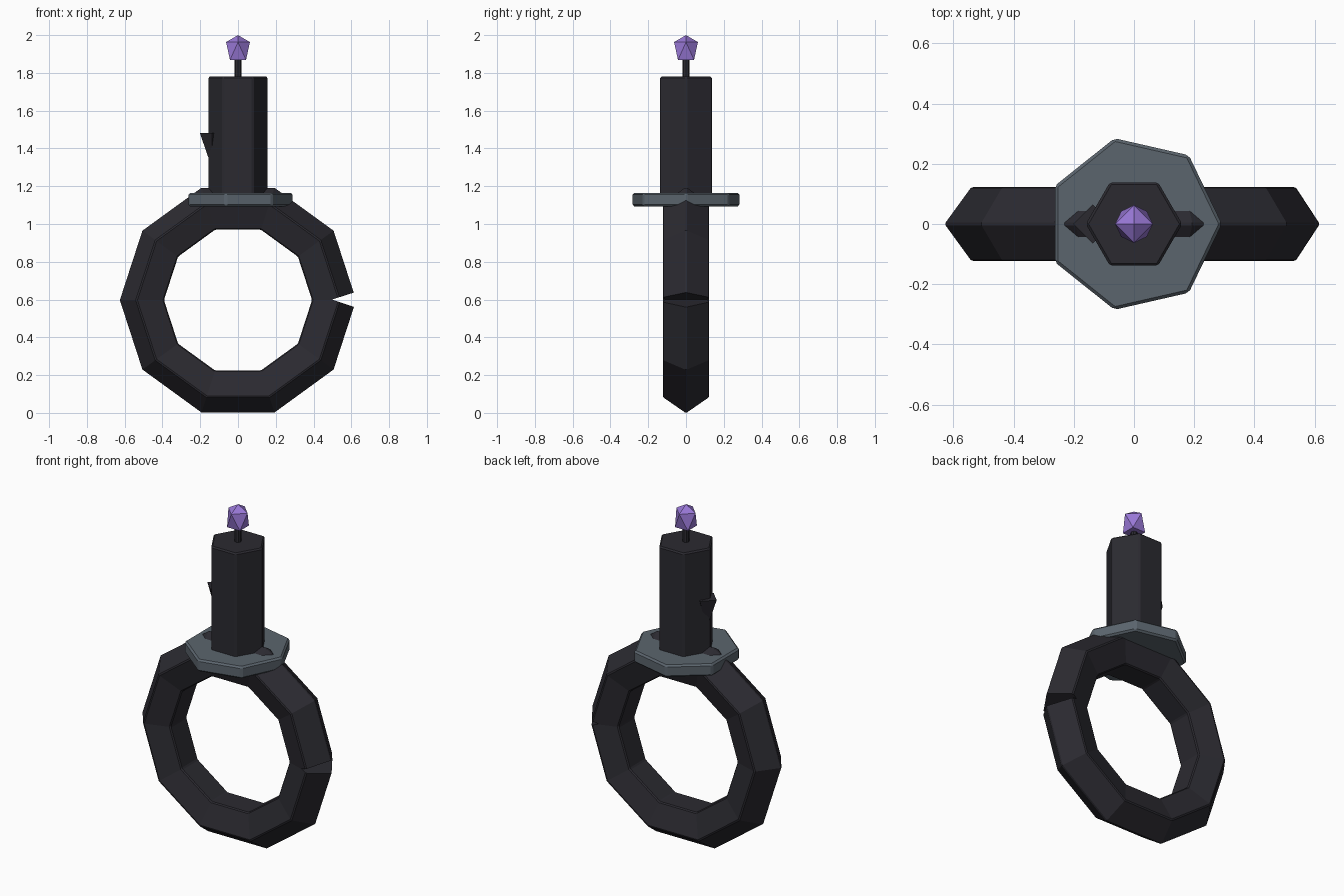
import bpy, bmesh
from math import sin, cos, pi

if "Cube" in bpy.data.objects:
    bpy.data.objects.remove(bpy.data.objects["Cube"])


def material(name, rgb):
    m = bpy.data.materials.new(name)
    m.diffuse_color = (*rgb, 1)
    m.use_nodes = True
    m.node_tree.nodes["Principled BSDF"].inputs["Base Color"].default_value = m.diffuse_color
    return m


IRON = material("dark iron", (0.024, 0.023, 0.030))
STEEL = material("blue grey steel", (0.105, 0.13, 0.155))
GEM = material("violet crystal", (0.32, 0.19, 0.68))


def polygon(n, r, z, turn=0.0, cx=0.0):
    return [(cx + r * cos(turn + 2 * pi * i / n), r * sin(turn + 2 * pi * i / n), z)
            for i in range(n)]


def loft(name, rings, mat, closed=False, bevel=0.0):
    """Skin a list of equal-length point rings; cap the ends or close the loop."""
    bm = bmesh.new()
    vs = [[bm.verts.new(p) for p in ring] for ring in rings]
    n = len(vs[0])
    pairs = list(zip(vs, vs[1:]))
    if closed:
        pairs.append((vs[-1], vs[0]))
    else:
        bm.faces.new(vs[0])
        bm.faces.new(vs[-1])
    for a, b in pairs:
        for i in range(n):
            j = (i + 1) % n
            bm.faces.new((a[i], a[j], b[j], b[i]))
    bmesh.ops.recalc_face_normals(bm, faces=bm.faces)
    return finish(name, bm, mat, bevel)


def finish(name, bm, mat, bevel=0.0):
    me = bpy.data.meshes.new(name)
    bm.to_mesh(me)
    bm.free()
    me.materials.append(mat)
    ob = bpy.data.objects.new(name, me)
    bpy.context.collection.objects.link(ob)
    if bevel:
        mod = ob.modifiers.new("soft edges", 'BEVEL')
        mod.width = bevel
        mod.segments = 1
        mod.limit_method = 'ANGLE'
    return ob


# Ten-sided ring with a five-sided section, point outward
MAJOR, MINOR, CENTRE = 0.498, 0.131, 0.597
rings = []
for k in range(10):
    a = 2 * pi * k / 10
    section = []
    for i in range(5):
        b = 2 * pi * i / 5
        r = MAJOR + MINOR * cos(b)
        section.append((r * cos(a), MINOR * sin(b), CENTRE + r * sin(a)))
    rings.append(section)
ring = loft("handle_ring", rings, IRON, closed=True, bevel=0.006)

# Wedge-shaped notch in the right side of the ring
wedge = [(0.497, 0.6), (0.75, 0.515), (0.75, 0.68)]
cutter = loft("notch_cutter", [[(x, y, z) for x, z in wedge] for y in (-0.3, 0.3)], IRON)
cutter.hide_render = True
cutter.hide_viewport = True
cut = ring.modifiers.new("notch", 'BOOLEAN')
cut.operation = 'DIFFERENCE'
cut.solver = 'EXACT'
cut.object = cutter

# Seven-sided collar plate
loft("collar_plate", [polygon(7, 0.292, z) for z in (1.093, 1.165)], STEEL, bevel=0.01)

# Six-sided shaft
loft("shaft", [polygon(6, 0.16, z) for z in (1.11, 1.78)], IRON, bevel=0.008)

# Downward-pointing tooth on the left of the shaft
loft("side_tooth", [polygon(4, r, z, 0, -0.137) for r, z in ((0.002, 1.30), (0.065, 1.482))], IRON)

# Thin stem holding the crystal
loft("crystal_stem", [polygon(8, 0.018, z) for z in (1.76, 1.90)], IRON)

# Crystal: twisted four-sided body with a pointed top
bm = bmesh.new()
points = polygon(4, 0.06, 1.868, pi / 4) + polygon(4, 0.063, 1.963) + [(0, 0, 2.0)]
hull = bmesh.ops.convex_hull(bm, input=[bm.verts.new(p) for p in points])
bmesh.ops.recalc_face_normals(bm, faces=bm.faces)
finish("crystal", bm, GEM)
